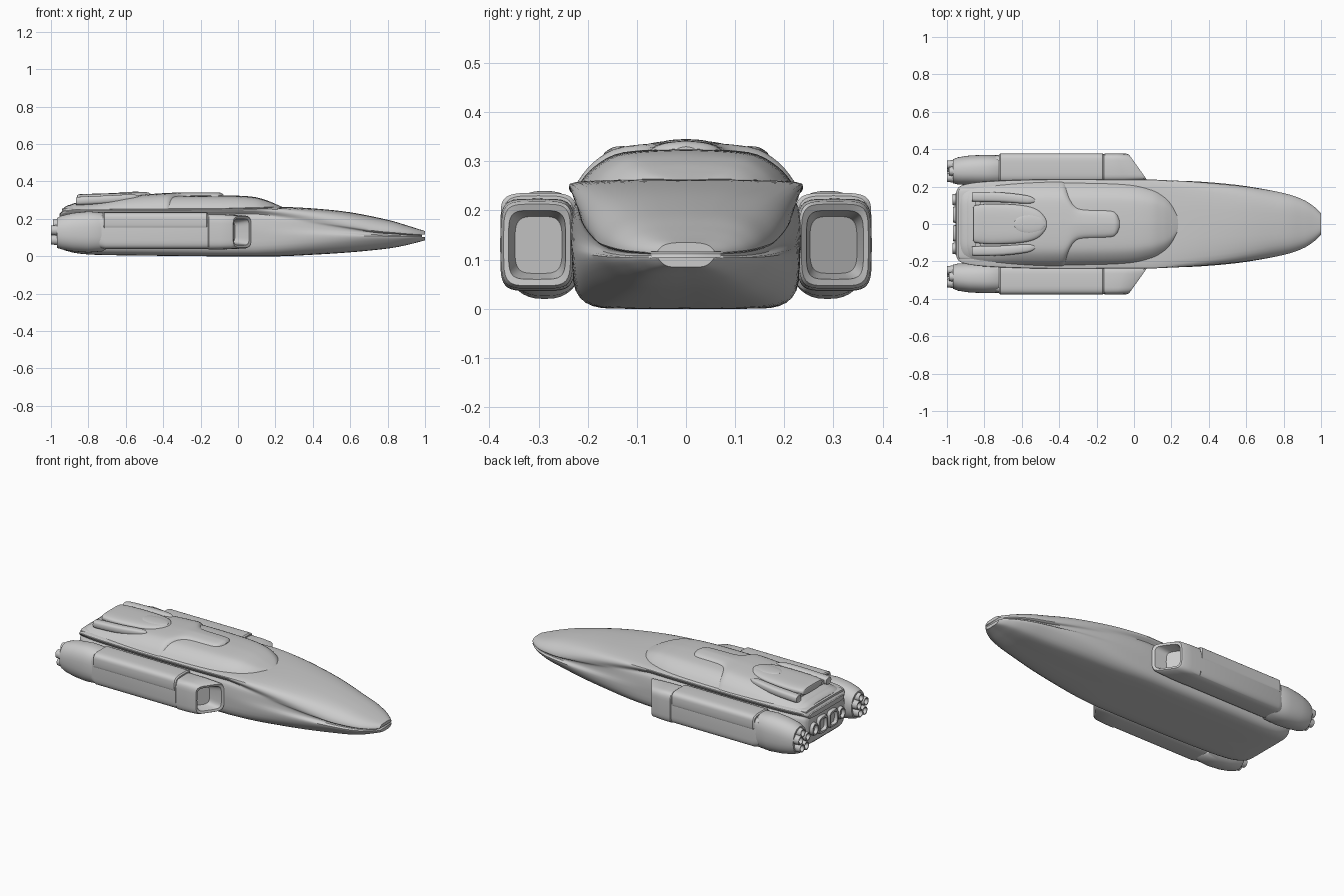
import bpy, bmesh, math
from mathutils import Vector

if "Cube" in bpy.data.objects:
    bpy.data.objects.remove(bpy.data.objects["Cube"])


def finish(name, bm, mirror=False, angle=35):
    bmesh.ops.remove_doubles(bm, verts=bm.verts, dist=1e-5)
    bmesh.ops.recalc_face_normals(bm, faces=bm.faces)
    me = bpy.data.meshes.new(name)
    bm.to_mesh(me)
    bm.free()
    ob = bpy.data.objects.new(name, me)
    bpy.context.collection.objects.link(ob)
    bpy.ops.object.select_all(action='DESELECT')
    ob.select_set(True)
    bpy.context.view_layer.objects.active = ob
    bpy.ops.object.shade_smooth_by_angle(angle=math.radians(angle))
    if mirror:
        m = ob.modifiers.new("mirror", 'MIRROR')
        m.use_axis = (False, True, False)
    return ob


def spline(pts, sub):
    """Catmull-Rom resample of a list of equal-length tuples."""
    vs = [Vector(p) for p in pts]
    out = []
    for i in range(len(vs) - 1):
        a, b, c, d = vs[max(i - 1, 0)], vs[i], vs[i + 1], vs[min(i + 2, len(vs) - 1)]
        for k in range(sub):
            t = k / sub
            out.append(0.5 * (2 * b + (c - a) * t + (2 * a - 5 * b + 4 * c - d) * t ** 2
                              + (3 * b - a - 3 * c + d) * t ** 3))
    return out + [vs[-1]]


def loft(name, rings, **kw):
    bm = bmesh.new()
    loops = [[bm.verts.new(p) for p in r] for r in rings]
    n = len(loops[0])
    for a, b in zip(loops, loops[1:]):
        for i in range(n):
            j = (i + 1) % n
            bm.faces.new((a[i], a[j], b[j], b[i]))
    bm.faces.new(loops[0])
    bm.faces.new(loops[-1])
    return finish(name, bm, **kw)


def section(half, x, w, z0, z1):
    """Full ring from a half profile running bottom centre to top centre."""
    right = [Vector((x, u * w, z0 + v * (z1 - z0))) for u, v in half]
    left = [Vector((p.x, -p.y, p.z)) for p in reversed(right[1:-1])]
    return right + left


def oval(x, cy, hy, cz, hz, n=2.0, slant=0.0, count=40):
    """Superellipse ring; slant shears x with y."""
    ring = []
    for i in range(count):
        a = 2 * math.pi * i / count
        c, s = math.cos(a), math.sin(a)
        y = hy * math.copysign(abs(c) ** (2 / n), c)
        z = hz * math.copysign(abs(s) ** (2 / n), s)
        ring.append(Vector((x + slant * y, cy + y, cz + z)))
    return ring


# Hull: deck-edge lip at the rear blends into a grooved, pointed nose
REAR = [(0, 0), (.5, 0), (.8, .02), (.95, .14), (.985, .4), (.99, .6),
        (.97, .78), (.925, .86), (1, .93), (.95, .98), (.5, 1), (0, 1)]
NOSE = [(0, 0), (.45, 0), (.72, .07), (.93, .28), (1, .42), (.92, .46),
        (.92, .52), (1, .57), (.94, .74), (.75, .9), (.45, .98), (0, 1)]
HULL = [(-.95, .175, .05, .23), (-.92, .205, .03, .25), (-.8, .225, .01, .256),
        (-.5, .236, .004, .258), (-.1, .236, 0, .26), (.2, .235, 0, .264),
        (.4, .225, .009, .256), (.6, .203, .022, .235), (.8, .165, .042, .195),
        (.9, .132, .06, .166), (.96, .095, .075, .147), (1, .058, .085, .135)]
rings = []
for x, w, z0, z1 in spline(HULL, 5):
    t = min(max((x - .1) / .65, 0), 1)
    half = [((1 - t) * a[0] + t * b[0], (1 - t) * a[1] + t * b[1]) for a, b in zip(REAR, NOSE)]
    rings.append(section(spline(half, 3), x, w, max(z0, 0), z1))
hull = loft("hull", rings)

# Slot across the nose tip
bm = bmesh.new()
bmesh.ops.create_cube(bm, size=1)
for v in bm.verts:
    v.co = Vector((1 + v.co.x * .03, v.co.y * .3, .11 + v.co.z * .012))
cutter = finish("nose_slot_cutter", bm)
cutter.hide_render = True
cutter.hide_viewport = True
cut = hull.modifiers.new("nose_slot", 'BOOLEAN')
cut.operation, cut.object, cut.solver = 'DIFFERENCE', cutter, 'EXACT'

# Superstructure dome, and the raised rear shell with its forward tongue
DOME = spline([(0, 0), (.6, 0), (1, 0), (.97, .25), (.85, .58), (.66, .86), (.4, .96), (0, 1)], 3)


def dome(name, table, sub):
    loft(name, [section(DOME, x, w, .24, z) for x, w, z in spline(table, sub)])


dome("cabin_dome", [(-.93, .16, .26), (-.9, .185, .275), (-.8, .205, .285), (-.6, .213, .31),
                    (-.35, .219, .325), (-.05, .213, .325), (.08, .192, .318), (.15, .162, .3),
                    (.2, .12, .28), (.24, .05, .262)], 5)
dome("roof_shell", [(-.9, .17, .272), (-.87, .19, .285), (-.78, .205, .292), (-.6, .217, .322),
                    (-.42, .223, .336), (-.365, .212, .339), (-.32, .135, .341), (-.27, .108, .342),
                    (-.13, .1, .342), (-.095, .08, .34), (-.078, .04, .33)], 4)

# Rear roof hump overhanging the deck, its rails and rounded hatch
hump = [(-.86, .085, .308, .016), (-.845, .1, .309, .023), (-.75, .108, .31, .025),
        (-.6, .1, .312, .028), (-.52, .08, .312, .03), (-.48, .045, .312, .027), (-.465, .015, .312, .02)]
loft("roof_hump", [oval(x, 0, w, z, h, 3.2) for x, w, z, h in spline(hump, 4)])
rail = [(-.865, .145, .018, .294, .015), (-.85, .145, .026, .296, .022), (-.7, .142, .026, .303, .022),
        (-.57, .13, .022, .312, .019), (-.53, .125, .008, .313, .01)]
loft("hump_rail", [oval(*r, 3, count=20) for r in spline(rail, 3)], mirror=True)
hatch = [(-.64, .012, .006), (-.62, .04, .009), (-.56, .055, .011), (-.5, .042, .01), (-.475, .012, .006)]
loft("roof_hatch", [oval(x, 0, w, .334, h, 2.2) for x, w, h in spline(hatch, 4)])
bm = bmesh.new()
bmesh.ops.create_cube(bm, size=1)
for v in bm.verts:
    v.co = Vector((-.835 + v.co.x * .03, v.co.y * .3, .294 + v.co.z * .022))
finish("hump_crossbar", bm)

# Side engine pods with slanted, hollow intakes
S = -.71
loft("engine_pod", [oval(-.74, .295, .07, .13, .088, 4), oval(-.71, .3, .074, .13, .092, 5),
                    oval(-.16, .3, .074, .13, .092, 5), oval(-.155, .302, .076, .13, .094, 5),
                    oval(-.07, .302, .076, .13, .093, 5, -.3), oval(.01, .303, .073, .13, .089, 5, S),
                    oval(.022, .303, .068, .13, .083, 5, S), oval(.018, .303, .058, .13, .07, 5, S),
                    oval(-.05, .3, .048, .13, .058, 4, S)], mirror=True)
loft("pod_cover", [oval(-.722, .3, .07, .185, .045, 4), oval(-.715, .3, .077, .186, .05, 4),
                   oval(-.168, .3, .077, .186, .05, 4), oval(-.16, .3, .07, .185, .045, 4)],
     mirror=True)
loft("pod_tail", [oval(-.7, .295, .06, .13, .088, 3), oval(-.725, .287, .081, .13, .104, 2.6),
                  oval(-.8, .288, .082, .13, .11, 2.5), oval(-.88, .287, .079, .129, .103, 2.4),
                  oval(-.94, .284, .073, .127, .091, 2.3), oval(-.968, .282, .064, .125, .08, 2.2),
                  oval(-.968, .282, .054, .125, .068, 2.2), oval(-.93, .282, .05, .125, .06, 2.2)],
     mirror=True)


def nozzle(name, y, z, hy, hz, n, x0, x1, mirror=True):
    """Hollow exhaust bell flaring towards the tail."""
    loft(name, [oval(x0, y, hy * .8, z, hz * .8, n, count=16),
                oval((x0 + x1) / 2, y, hy, z, hz, n, count=16),
                oval(x1, y, hy * .88, z, hz * .88, n, count=16),
                oval(x1, y, hy * .68, z, hz * .68, n, count=16),
                oval(x1 + .035, y, hy * .5, z, hz * .5, n, count=16)], mirror=mirror)


# Exhaust clusters in each pod and the centre pair in the hull
for i in range(5):
    a = math.radians(90 + 72 * i)
    nozzle("pod_nozzle_%d" % (i + 1), .282 + .036 * math.cos(a), .125 + .046 * math.sin(a),
           .026, .028, 2, -.93, -1 if i != 0 else -.99)
nozzle("centre_nozzle", .05, .13, .047, .055, 4, -.92, -.968)
nozzle("outer_nozzle", .13, .13, .033, .04, 2, -.92, -.97)

# Stepped stern deck under the roof shell
for i, (x, w, z) in enumerate([(-.955, .165, .215), (-.94, .18, .24)]):
    loft("stern_step_%d" % (i + 1), [oval(x, 0, w, z, .014, 5), oval(x + .012, 0, w + .008, z, .018, 5),
                                     oval(-.85, 0, w + .012, z, .018, 5)])
